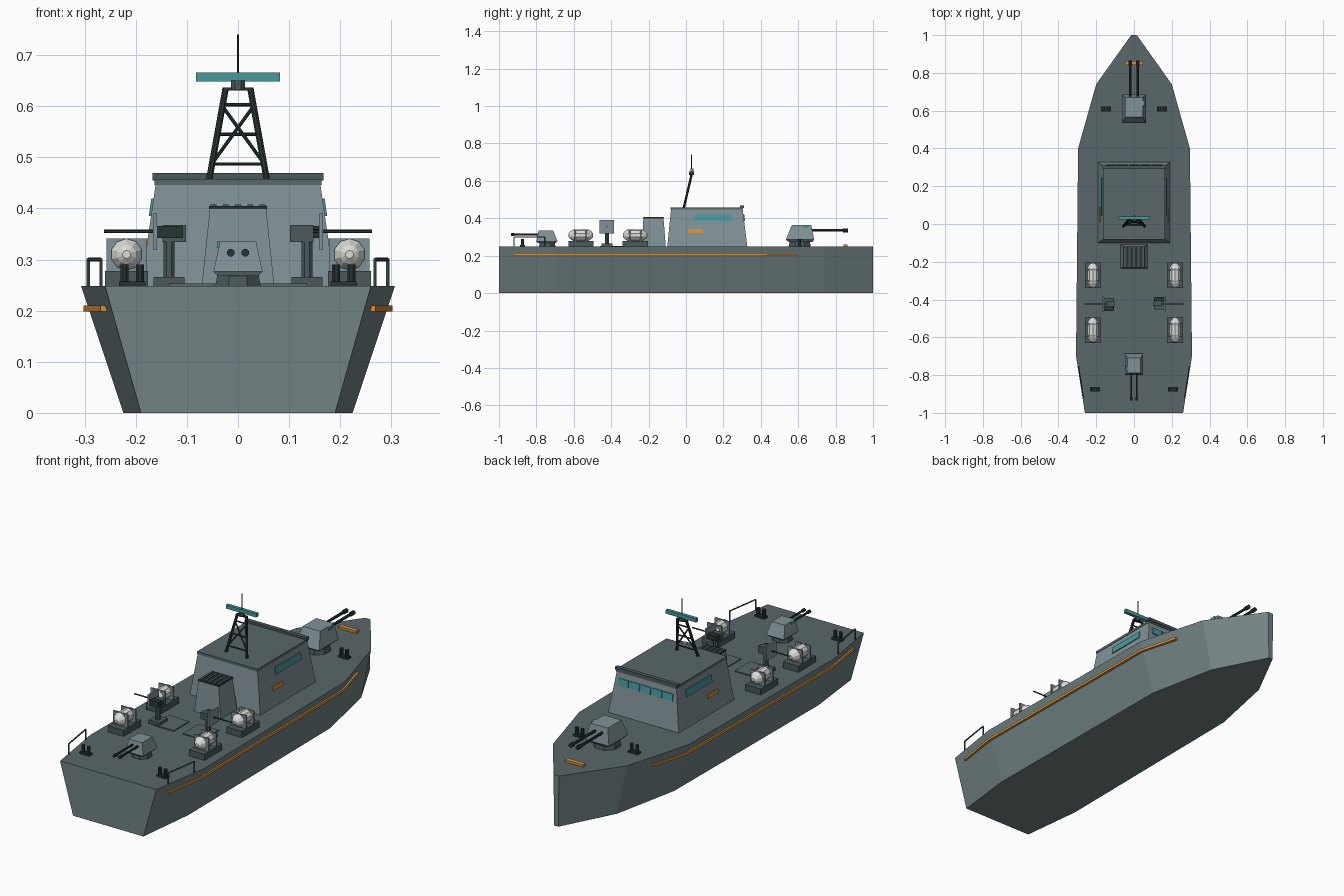
import bpy, bmesh, math
from mathutils import Vector, Matrix

if "Cube" in bpy.data.objects:
    bpy.data.objects.remove(bpy.data.objects["Cube"])


def srgb(r, g, b):
    f = lambda c: c / 12.92 if c <= 0.04045 else ((c + 0.055) / 1.055) ** 2.4
    return (f(r / 255), f(g / 255), f(b / 255), 1)


def material(name, *rgb):
    m = bpy.data.materials.new(name)
    m.diffuse_color = srgb(*rgb)
    m.use_nodes = True
    m.node_tree.nodes["Principled BSDF"].inputs["Base Color"].default_value = m.diffuse_color
    return m


HULL = material("hull_grey", 114, 130, 132)
HOUSE = material("house_grey", 128, 146, 151)
DECK = material("deck_grey", 88, 103, 106)
TRIM = material("trim_grey", 74, 88, 90)
DARK = material("dark_metal", 40, 52, 52)
TEAL = material("teal_glass", 72, 152, 158)
ORANGE = material("orange_paint", 212, 146, 62)
WHITE = material("raft_white", 218, 220, 214)

D = 0.248  # deck height


def loft(name, rings, mat, matrix=None):
    """Closed solid through rings of equal point count."""
    bm = bmesh.new()
    rows = [[bm.verts.new(p) for p in r] for r in rings]
    n = len(rows[0])
    for a, b in zip(rows, rows[1:]):
        for i in range(n):
            bm.faces.new((a[i], a[(i + 1) % n], b[(i + 1) % n], b[i]))
    bm.faces.new(rows[0])
    bm.faces.new(rows[-1])
    bmesh.ops.recalc_face_normals(bm, faces=bm.faces)
    me = bpy.data.meshes.new(name)
    bm.to_mesh(me)
    bm.free()
    if matrix:
        me.transform(matrix)
    me.materials.append(mat)
    ob = bpy.data.objects.new(name, me)
    bpy.context.collection.objects.link(ob)
    return ob


def rect(x, y0, y1, z):
    return [(-x, y0, z), (x, y0, z), (x, y1, z), (-x, y1, z)]


def box(name, c, s, mat, matrix=None, rot=None):
    m = Matrix.Translation(c) @ (rot or Matrix())
    rings = [rect(s[0] / 2, -s[1] / 2, s[1] / 2, z) for z in (-s[2] / 2, s[2] / 2)]
    return loft(name, rings, mat, (matrix or Matrix()) @ m)


def lathe(name, a, b, profile, mat, matrix=None, sides=8):
    """Rings at (fraction along a-b, radius)."""
    a, b = Vector(a), Vector(b)
    q = (b - a).to_track_quat('Z', 'Y')
    rings = []
    for t, r in profile:
        rings.append([a.lerp(b, t) + q @ Vector((r * math.cos(k), r * math.sin(k), 0))
                      for k in ((i + 0.5) * 2 * math.pi / sides for i in range(sides))])
    return loft(name, rings, mat, matrix)


def rod(name, a, b, r, mat, matrix=None, sides=8):
    return lathe(name, a, b, [(0, r), (1, r)], mat, matrix, sides)


# Hull with flared sides and deck colour on top
half = [(0.26, -1), (0.307, -0.7), (0.296, 0.4), (0.2, 0.74), (0.015, 1)]
outline = half + [(-x, y) for x, y in reversed(half)]
hull = loft("hull", [[(x * 0.73, y, 0) for x, y in outline], [(x, y, D) for x, y in outline]], HULL)
hull.data.materials.append(DECK)
for f in hull.data.polygons:
    if f.normal.z > 0.9:
        f.material_index = 1

# Rubbing strake along each side
for s, side in ((-1, "left"), (1, "right")):
    path = [(0.2585, -0.92), (0.292, -0.7), (0.2815, 0.4), (0.2305, 0.59)]
    loft("rubbing_strake_" + side,
         [[(s * (x + dx), y, 0.204 + dz) for dx, dz in ((-0.006, -0.006), (0.01, -0.006), (0.01, 0.006), (-0.006, 0.006))]
          for x, y in path], ORANGE)

# Wheelhouse
loft("wheelhouse", [rect(0.19, -0.1, 0.328, D), rect(0.161, -0.08, 0.303, 0.448)], HOUSE)
roof = loft("wheelhouse_roof", [rect(0.163, -0.083, 0.306, 0.446), rect(0.163, -0.083, 0.306, 0.458)], DECK)
box("roof_visor", (0, 0.3, 0.462), (0.334, 0.02, 0.014), TRIM)
tilt_x, tilt_y = math.atan(0.029 / 0.2), math.atan(0.025 / 0.2)
for i in range(5):
    box("front_window", (0.06 * (i - 2), 0.3095, 0.402), (0.054, 0.008, 0.034), TEAL,
        rot=Matrix.Rotation(tilt_y, 4, 'X'))
for s in (-1, 1):
    r = Matrix.Rotation(-s * tilt_x, 4, 'Y')
    box("side_window", (s * 0.168, 0.144, 0.402), (0.008, 0.198, 0.034), TEAL, rot=r)
    box("side_marker", (s * 0.1785, 0.05, 0.331), (0.008, 0.08, 0.02), ORANGE, rot=r)

# Funnel with slatted top
loft("funnel", [rect(0.071, -0.235, -0.108, D), rect(0.055, -0.228, -0.12, 0.4)], HOUSE)
box("funnel_cap", (0, -0.174, 0.402), (0.114, 0.112, 0.006), DARK)
for i in range(5):
    box("funnel_slat", (0.024 * (i - 2), -0.174, 0.405), (0.011, 0.106, 0.006), TRIM)


# Leaning lattice mast
def mast(x, z):
    return (x, -0.012 + (z - 0.455) * 0.235, z)


def leg(z):
    return 0.056 - (z - 0.458) * 0.18


for s in (-1, 1):
    rod("mast_leg", mast(s * leg(0.456), 0.456), mast(s * leg(0.635), 0.635), 0.0065, DARK)
    rod("mast_brace", mast(-s * leg(0.6), 0.6), mast(s * leg(0.488), 0.488), 0.0035, DARK)
for z in (0.487, 0.545, 0.603):
    rod("mast_rung", mast(-leg(z), z), mast(leg(z), z), 0.0035, DARK)
box("mast_head", (0, 0.029, 0.634), (0.056, 0.014, 0.006), DARK)
rod("radar_pivot", (0, 0.03, 0.632), (0, 0.03, 0.65), 0.015, TRIM)
box("radar_bar", (0, 0.032, 0.657), (0.164, 0.016, 0.018), TEAL)
rod("whip_aerial", (0, 0.03, 0.664), (0, 0.03, 0.74), 0.002, DARK, sides=6)


# Twin gun turret, pointing along local +y
def turret(name, m):
    lathe(name + "_base", (0, 0, 0), (0, 0, 0.03), [(0, 0.064), (1, 0.058)], TRIM, m)
    loft(name + "_house", [rect(0.052, -0.06, 0.068, 0.026), rect(0.064, -0.074, 0.077, 0.038),
                           rect(0.047, -0.042, 0.062, 0.116)], HOUSE, m)
    box(name + "_sight", (0.047, 0.032, 0.108), (0.016, 0.028, 0.016), TEAL, m)
    for s in (-1, 1):
        lathe(name + "_barrel", (s * 0.019, 0.05, 0.087), (s * 0.019, 0.257, 0.087),
              [(0, 0.007), (0.88, 0.007), (0.88, 0.0105), (1, 0.0105)], DARK, m)


turret("bow_gun", Matrix.Translation((0, 0.608, D)))
turret("stern_gun", Matrix.Translation((0, -0.742, D)) @ Matrix.Rotation(math.pi, 4, 'Z') @ Matrix.Scale(0.75, 4))


# Shielded deck gun, pointing along local +x
def deck_gun(m):
    box("deck_gun_base", (0, 0, 0.009), (0.06, 0.06, 0.018), TRIM, m)
    rod("deck_gun_post", (0, 0, 0.01), (0, 0, 0.09), 0.012, TRIM, m)
    box("deck_gun_receiver", (-0.01, 0, 0.103), (0.046, 0.024, 0.034), TRIM, m)
    box("deck_gun_ammo_box", (-0.002, 0.024, 0.106), (0.05, 0.026, 0.024), DARK, m)
    box("deck_gun_shield", (0.027, 0, 0.107), (0.008, 0.078, 0.07), HOUSE, m)
    rod("deck_gun_barrel", (0.01, 0, 0.107), (0.127, 0, 0.107), 0.0035, DARK, m, 6)


deck_gun(Matrix.Translation((0.135, -0.423, D)))
deck_gun(Matrix.Translation((-0.135, -0.423, D)) @ Matrix.Rotation(math.pi, 4, 'Z'))

for s in (-1, 1):
    box("deck_hatch", (s * 0.08, -0.4, D + 0.002), (0.11, 0.12, 0.006), DECK)

    # Life raft canisters on cradles
    for y in (-0.272, -0.562):
        m = Matrix.Translation((s * 0.218, y, D))
        box("raft_cradle", (0, 0, 0.015), (0.084, 0.135, 0.03), TRIM, m)
        lathe("raft_canister", (0, -0.066, 0.062), (0, 0.066, 0.062),
              [(0, 0.008), (0.06, 0.019), (0.2, 0.031), (0.8, 0.031), (0.94, 0.019), (1, 0.008)], WHITE, m, 10)
        for d in (-0.03, 0.03):
            box("raft_bracket", (0, d, 0.06), (0.078, 0.008, 0.066), HOUSE, m)

    # Mooring bollards
    for x, y in ((0.148, 0.608), (0.207, -0.875)):
        box("bollard_plate", (s * x, y, D + 0.004), (0.052, 0.026, 0.01), DARK)
        for d in (-0.015, 0.015):
            rod("bollard_post", (s * x + d, y, D), (s * x + d, y, D + 0.042), 0.0085, DARK)

    # Stern guard rails
    a, b = Vector((s * 0.268, -0.92, D)), Vector((s * 0.293, -0.755, D))
    up = Vector((0, 0, 0.052))
    for p in (a, b):
        rod("rail_post", p, p + up, 0.0035, TRIM, sides=6)
    rod("rail_bar", a + up, b + up, 0.0035, TRIM, sides=6)

# Bow fitting
box("bow_chock", (0, 0.853, D + 0.005), (0.094, 0.022, 0.012), ORANGE)
